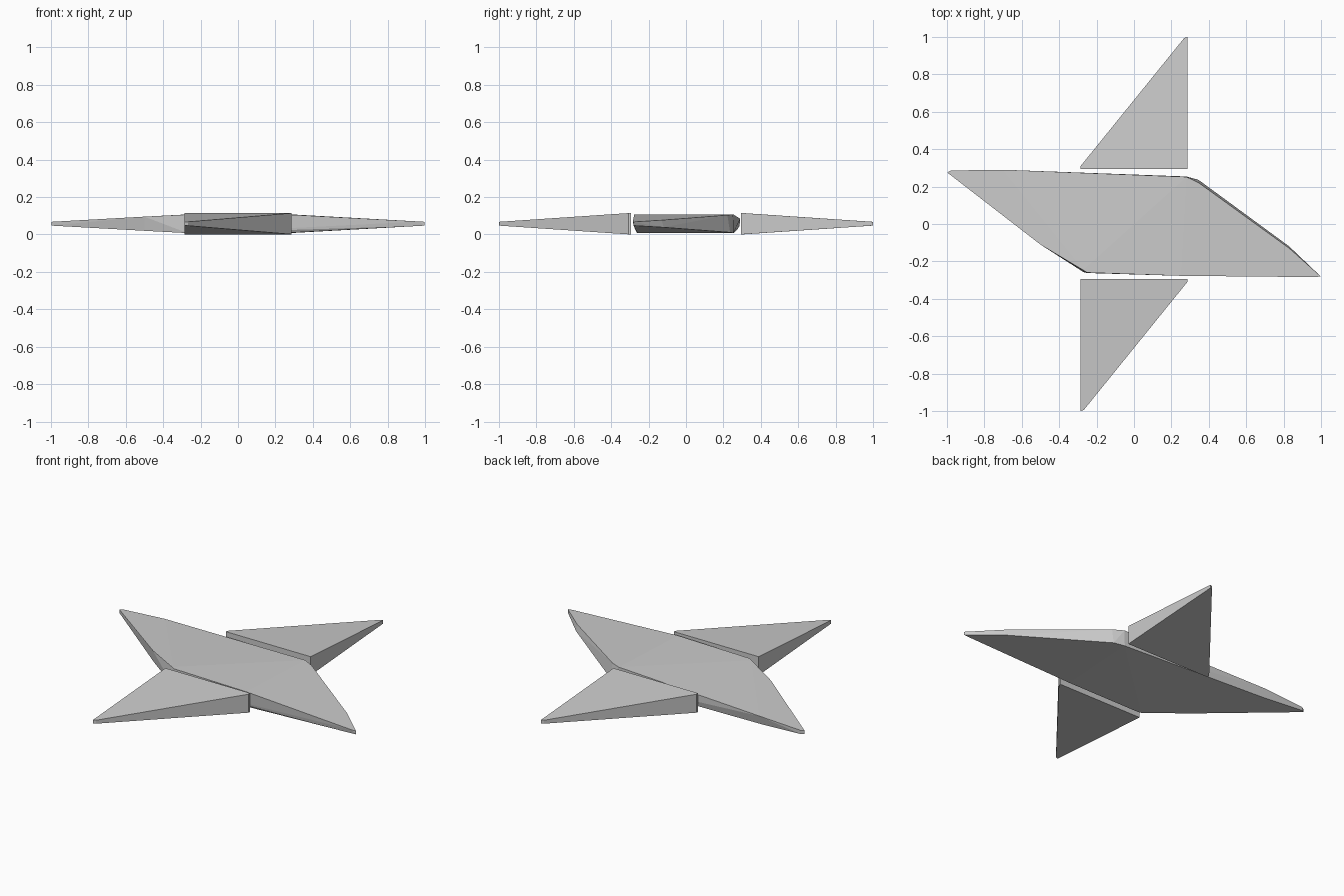
import bpy, bmesh, math

if "Cube" in bpy.data.objects:
    bpy.data.objects.remove(bpy.data.objects["Cube"])

MID = 0.0575  # height of the central plane


def hull_object(name, points):
    """Flat-faced convex solid through the given points."""
    bm = bmesh.new()
    for p in points:
        bm.verts.new(p)
    res = bmesh.ops.convex_hull(bm, input=bm.verts)
    loose = [v for v in bm.verts if not v.link_faces]
    bmesh.ops.delete(bm, geom=loose, context='VERTS')
    bmesh.ops.dissolve_limit(bm, angle_limit=math.radians(1), verts=bm.verts, edges=bm.edges)
    bmesh.ops.recalc_face_normals(bm, faces=bm.faces)
    me = bpy.data.meshes.new(name)
    bm.to_mesh(me)
    bm.free()
    ob = bpy.data.objects.new(name, me)
    bpy.context.collection.objects.link(ob)
    return ob


def half_thickness(d):
    """Full thickness at the centre, thin at the tips."""
    return 0.05 - 0.04 * max(0, abs(d) - 0.28) / 0.72


# central folded blade: x, y, inset of the top rim, inset of the bottom rim
outline = [(-0.998, 0.275, 0, 0), (-0.98, 0.29, 0.004, 0.004), (-0.7, 0.29, 0.0, 0.012),
           (0.28, 0.258, 0.006, 0.004), (0.345, 0.236, 0.015, 0.0), (0.83, -0.13, 0.0, 0.01),
           (0.998, -0.28, 0, 0), (0.97, -0.286, 0.002, 0.006), (0.25, -0.277, 0.0, 0.018),
           (-0.25, -0.266, 0.006, 0.004), (-0.27, -0.257, 0.014, 0.0), (-0.5, -0.11, 0.0, 0.01)]
pts = []
for x, y, top, bot in outline:
    h = half_thickness(x)
    s = 1 if y > 0 else -1
    pts += [(x, y - s * top, MID + h), (x, y - s * bot, MID - h)]
hull_object("central_blade", pts)

# two side points, the second turned half a revolution
for name, s in (("back_point", 1), ("front_point", -1)):
    wedge = [(-0.287, 0.293, 0.0575), (0.287, 0.293, 0.0575), (-0.287, 0.308, 0.0567),
             (0.285, 1.0, 0.01), (0.268, 0.994, 0.0105)]
    hull_object(name, [(s * x, s * y, MID + k * h)
                       for x, y, h in wedge for k in (-1, 1)])
